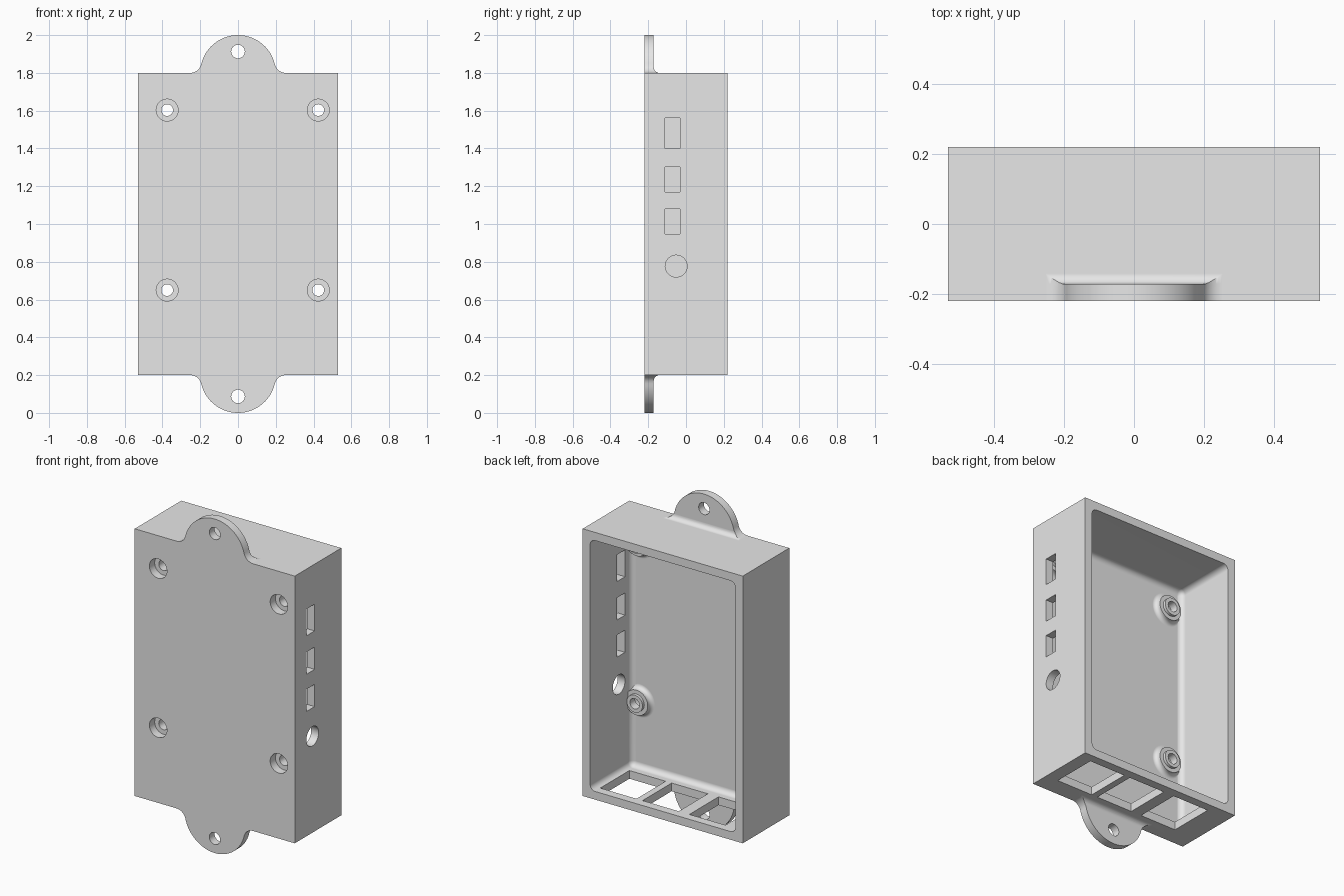
import bpy, bmesh
from math import sin, cos, pi, atan2, sqrt

cube = bpy.data.objects.get("Cube")
if cube:
    bpy.data.objects.remove(cube, do_unlink=True)

W, D, WALL = 0.53, 0.22, 0.049      # half width, half depth, wall thickness
BOTTOM, TOP = 0.2, 1.8
FLOOR = -D + WALL                   # inner face of the front panel


def make_object(name, bm):
    bmesh.ops.recalc_face_normals(bm, faces=bm.faces)
    mesh = bpy.data.meshes.new(name)
    bm.to_mesh(mesh)
    bm.free()
    ob = bpy.data.objects.new(name, mesh)
    bpy.context.scene.collection.objects.link(ob)
    return ob


def prism(name, points, axis, lo, hi):
    """Extrude a 2D outline along one axis."""
    place = {"x": lambda u, v: (lo, u, v),
             "y": lambda u, v: (u, lo, v),
             "z": lambda u, v: (u, v, lo)}[axis]
    bm = bmesh.new()
    face = bm.faces.new([bm.verts.new(place(u, v)) for u, v in points])
    grown = bmesh.ops.extrude_face_region(bm, geom=[face])["geom"]
    shift = [hi - lo if a == axis else 0 for a in "xyz"]
    bmesh.ops.translate(bm, vec=shift, verts=[g for g in grown if isinstance(g, bmesh.types.BMVert)])
    return make_object(name, bm)


def rect(u0, u1, v0, v1):
    return [(u0, v0), (u1, v0), (u1, v1), (u0, v1)]


def arc(cu, cv, r, a0, a1, n):
    return [(cu + r * cos(a0 + (a1 - a0) * i / n), cv + r * sin(a0 + (a1 - a0) * i / n))
            for i in range(n + 1)]


def circle(cu, cv, r, n=40):
    return arc(cu, cv, r, 0, 2 * pi, n)[:-1]


def lathe(name, profile, x, z):
    """Revolve (radius, y) points about the depth axis."""
    bm = bmesh.new()
    verts = [bm.verts.new((r, y, 0)) for r, y in profile]
    edges = [bm.edges.new(pair) for pair in zip(verts, verts[1:])]
    bmesh.ops.spin(bm, geom=verts + edges, cent=(0, 0, 0), axis=(0, 1, 0),
                   angle=2 * pi, steps=40)
    bmesh.ops.remove_doubles(bm, verts=bm.verts, dist=1e-5)
    bmesh.ops.translate(bm, vec=(x, 0, z), verts=bm.verts)
    return make_object(name, bm)


def combine(target, tool, operation):
    mod = target.modifiers.new("combine", "BOOLEAN")
    mod.operation, mod.solver, mod.object = operation, "EXACT", tool
    bpy.context.view_layer.objects.active = target
    bpy.ops.object.modifier_apply(modifier=mod.name)
    bpy.data.objects.remove(tool, do_unlink=True)


# Open-backed box with a rounded cavity
case = prism("enclosure", rect(-W, W, BOTTOM, TOP), "y", -D, D)
cavity = prism("cavity", rect(-W + WALL, W - WALL, BOTTOM + WALL, TOP - WALL), "y", FLOOR, D + 0.1)
bm = bmesh.new()
bm.from_mesh(cavity.data)
inner_edges = [e for e in bm.edges if any(v.co.y < D for v in e.verts)]
bmesh.ops.bevel(bm, geom=inner_edges, offset=0.033, segments=6, profile=0.5, affect="EDGES")
bm.to_mesh(cavity.data)
bm.free()
combine(case, cavity, "DIFFERENCE")

# Mounting ears: round tab blended into the box, with a fillet behind
R, F, BACK = 0.2, 0.06, 0.03
fx = sqrt((R + F) ** 2 - F ** 2)
join = atan2(F, fx)
right = arc(fx, F, F, -pi / 2, -pi + join, 8)
outline = right + arc(0, 0, R, join, pi - join, 40)[1:-1] + [(-u, v) for u, v in reversed(right)]
outline = [(-fx, -0.02), (fx, -0.02)] + outline
for s in (1, -1):
    def up(h):
        return 1 + s * (0.8 + h)
    ear_shape = [(u, up(v)) for u, v in outline]
    ear = prism("ear", ear_shape, "y", -D, FLOOR)
    curve = arc(FLOOR + BACK, BACK, BACK, pi, 1.5 * pi, 8)
    section = [(FLOOR - 0.02, -0.015), (FLOOR - 0.02, BACK)] + curve + [(FLOOR + BACK, -0.015)]
    fillet = prism("ear_fillet", [(y, up(h)) for y, h in section], "x", -0.3, 0.3)
    trim = prism("ear_trim", ear_shape, "y", -D - 0.1, 0)
    combine(fillet, trim, "INTERSECT")
    combine(ear, fillet, "UNION")
    combine(case, ear, "UNION")
    combine(case, prism("ear_hole", circle(0, up(0.113), 0.036), "y", -D - 0.1, 0), "DIFFERENCE")

# Stepped standoffs with counterbored screw holes
boss = [(0, FLOOR - 0.02), (0.1, FLOOR - 0.02)]
boss += [(r, y) for r, y in reversed(arc(0.1, FLOOR + 0.025, 0.025, pi, 1.5 * pi, 6))]
boss += [(0.075, FLOOR + 0.033), (0.052, FLOOR + 0.033), (0.052, FLOOR + 0.05), (0, FLOOR + 0.05)]
for x in (-0.375, 0.425):
    for z in (0.65, 1.603):
        combine(case, lathe("standoff", boss, x, z), "UNION")
        bore = [(0, -D - 0.1), (0.058, -D - 0.1), (0.058, -D + 0.05),
                (0.031, -D + 0.05), (0.031, 0), (0, 0)]
        combine(case, lathe("screw_bore", bore, x, z), "DIFFERENCE")

# Side ports: three slots and a round jack
slots = [rect(-0.11, -0.032, z0, z1) for z0, z1 in ((1.4, 1.56), (1.17, 1.303), (0.947, 1.08))]
for shape in slots + [circle(-0.052, 0.777, 0.058)]:
    combine(case, prism("side_port", shape, "x", W - WALL - 0.01, W + 0.1), "DIFFERENCE")

# Three large connector openings in the bottom wall
for x in (0.33, 0.05, -0.26):
    shape = rect(x - 0.12, x + 0.12, -0.107, 0.168)
    combine(case, prism("bottom_port", shape, "z", 0.1, BOTTOM + WALL + 0.01), "DIFFERENCE")

# Single grey plastic
grey = bpy.data.materials.new("grey_plastic")
grey.use_nodes = True
colour = (0.8, 0.8, 0.8, 1)
grey.diffuse_color = colour
grey.node_tree.nodes["Principled BSDF"].inputs["Base Color"].default_value = colour
case.data.materials.clear()
case.data.materials.append(grey)
for poly in case.data.polygons:
    poly.material_index = 0

# Smooth fillets, crisp edges
bpy.ops.object.select_all(action="DESELECT")
case.select_set(True)
bpy.context.view_layer.objects.active = case
bpy.ops.object.shade_smooth_by_angle(angle=0.52)
normals = case.modifiers.new("even_shading", "WEIGHTED_NORMAL")
normals.keep_sharp = True
